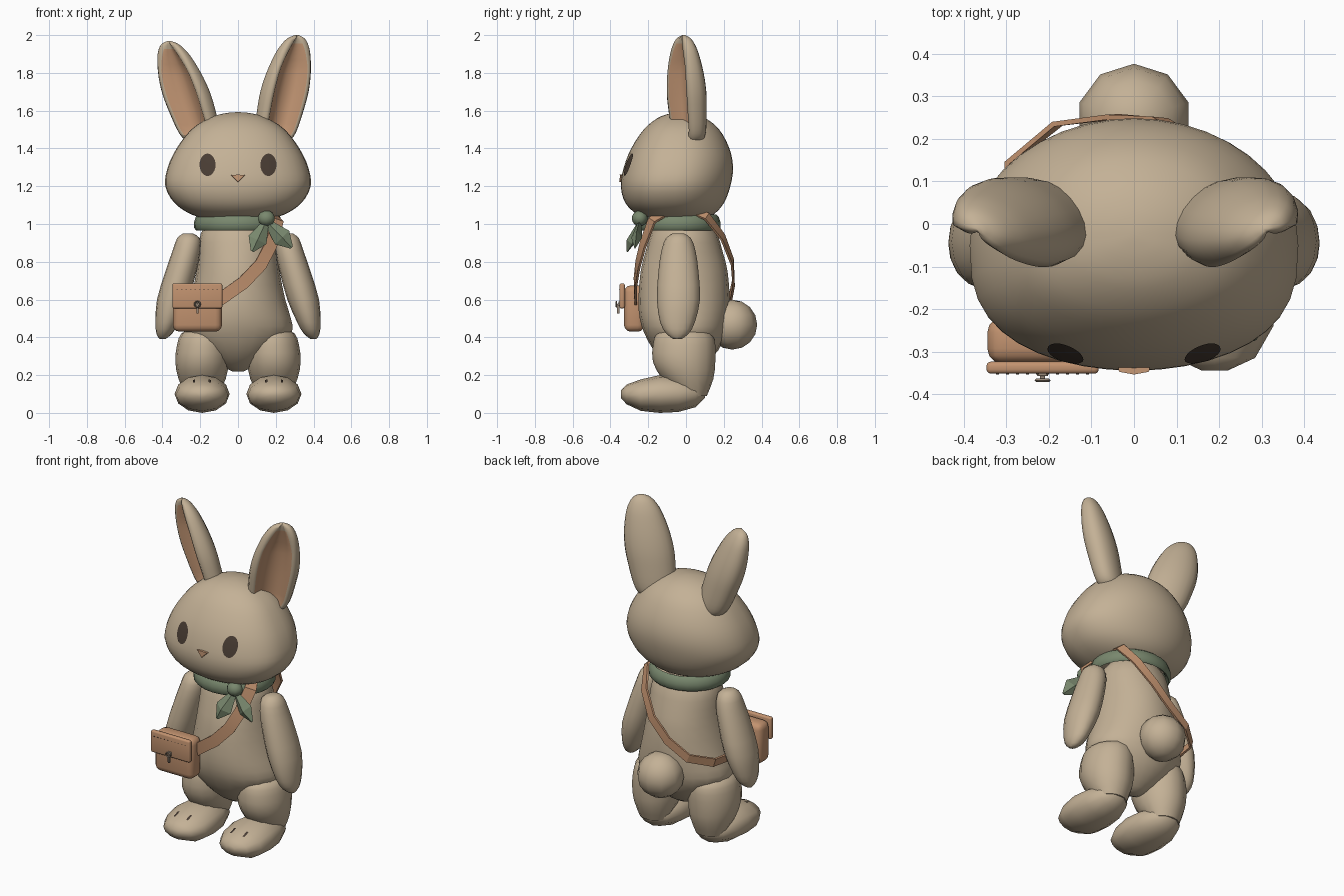
import bpy, bmesh, math
from mathutils import Vector

if "Cube" in bpy.data.objects:
    bpy.data.objects.remove(bpy.data.objects["Cube"], do_unlink=True)


def material(name, r, g, b):
    m = bpy.data.materials.new(name)
    m.use_nodes = True
    m.diffuse_color = (r, g, b, 1)
    m.node_tree.nodes["Principled BSDF"].inputs["Base Color"].default_value = (r, g, b, 1)
    return m


FUR = material("tan fur", .55, .44, .305)
PINK = material("peach", .58, .325, .185)
LEATHER = material("brown leather", .54, .29, .16)
GREEN = material("sage green", .19, .245, .155)
DARK = material("dark brown", .065, .045, .033)
METAL = material("dull metal", .33, .26, .2)


def finish(name, bm, mats, angle=50):
    bmesh.ops.recalc_face_normals(bm, faces=bm.faces)
    me = bpy.data.meshes.new(name)
    bm.to_mesh(me)
    bm.free()
    for m in mats:
        me.materials.append(m)
    me.shade_smooth()
    me.set_sharp_from_angle(angle=math.radians(angle))
    ob = bpy.data.objects.new(name, me)
    bpy.context.scene.collection.objects.link(ob)
    return ob


def skin(name, loops, mats, closed=False, rule=None, angle=50):
    """Bridge a row of point loops; closed joins last to first."""
    bm = bmesh.new()
    rows = [[bm.verts.new(p) for p in lp] for lp in loops]
    n, k = len(rows), len(rows[0])
    for i in range(n if closed else n - 1):
        a, b = rows[i], rows[(i + 1) % n]
        for j in range(k):
            f = bm.faces.new((a[j], a[(j + 1) % k], b[(j + 1) % k], b[j]))
            f.material_index = rule(i, j) if rule else 0
    if not closed:
        bm.faces.new(rows[0])
        bm.faces.new(rows[-1])
    return finish(name, bm, mats, angle)


def smooth(rows, steps):
    """Catmull-Rom refinement of tuples."""
    pts = [Vector(r) for r in rows]
    out = []
    for i in range(len(pts) - 1):
        p1, p2 = pts[i], pts[i + 1]
        m1 = (p2 - pts[max(i - 1, 0)]) / 2
        m2 = (pts[min(i + 2, len(pts) - 1)] - p1) / 2
        for s in range(steps):
            t = s / steps
            out.append(p1 * (2*t**3 - 3*t*t + 1) + m1 * (t**3 - 2*t*t + t)
                       + p2 * (3*t*t - 2*t**3) + m2 * (t**3 - t*t))
    return out + [pts[-1]]


def loft(name, rings, mat, sides=16, steps=2, along_y=False, flat=1, angle=50):
    """Rings are (height, centre a, centre b, radius a, radius b)."""
    loops = []
    for h, ca, cb, ra, rb in smooth(rings, steps):
        loop = []
        for j in range(sides):
            t = 2 * math.pi * j / sides
            s = math.sin(t)
            s = -abs(s) ** flat if s < 0 else s
            a, b = ca + ra * math.cos(t), cb + rb * s
            loop.append((a, h, b) if along_y else (a, b, h))
        loops.append(loop)
    return skin(name, loops, [mat], angle=angle)


def mirror(ob):
    ob.modifiers.new("mirror", 'MIRROR')
    return ob


def wrap(ob, target, axis, forward):
    """Lay a flat patch on the target, projected along one axis."""
    m = ob.modifiers.new("wrap", 'SHRINKWRAP')
    m.target = target
    m.wrap_method = 'PROJECT'
    setattr(m, "use_project_" + axis, True)
    m.use_positive_direction = forward
    m.use_negative_direction = not forward
    m.offset = .005
    m.wrap_mode = 'ABOVE_SURFACE'


def box(name, lo, hi, mat, bevel=0):
    bm = bmesh.new()
    bmesh.ops.create_cube(bm, size=1)
    for v in bm.verts:
        v.co = [l + (h - l) * (c + .5) for l, h, c in zip(lo, hi, v.co)]
    if bevel:
        bmesh.ops.bevel(bm, geom=bm.edges[:], offset=bevel, segments=3,
                        profile=.5, affect='EDGES')
    return finish(name, bm, [mat])


def ball(name, centre, scale, mat):
    bm = bmesh.new()
    bmesh.ops.create_uvsphere(bm, u_segments=10, v_segments=8, radius=1)
    for p in bm.verts:
        p.co = [c + s * q for c, s, q in zip(centre, scale, p.co)]
    return finish(name, bm, [mat])


# head and torso
head = loft("head", [(1.0, 0, -.04, .03, .03), (1.015, 0, -.045, .13, .11),
                     (1.05, 0, -.055, .245, .2), (1.11, 0, -.06, .335, .26),
                     (1.2, 0, -.055, .385, .29), (1.3, 0, -.04, .372, .289),
                     (1.4, 0, -.03, .325, .26), (1.5, 0, -.024, .248, .2),
                     (1.56, 0, -.024, .155, .128), (1.585, 0, -.024, .075, .062),
                     (1.592, 0, -.024, .01, .01)],
            FUR, sides=40, steps=3, flat=.72)
loft("torso", [(1.03, 0, -.01, .14, .13), (.95, 0, -.01, .197, .175),
               (.85, 0, -.01, .21, .205), (.75, 0, -.01, .22, .23),
               (.6, 0, -.01, .25, .242), (.5, 0, -.01, .28, .235),
               (.42, 0, -.005, .285, .215), (.33, 0, 0, .2, .17),
               (.26, 0, 0, .11, .1), (.22, 0, 0, .03, .03)], FUR, sides=20)
ball("tail", (0, .245, .467), (.135, .132, .132), FUR)

# limbs, mirrored across x
mirror(loft("arms", [(.95, .265, -.04, .025, .03), (.925, .262, -.04, .06, .066),
                     (.86, .272, -.04, .074, .09), (.75, .302, -.04, .082, .106),
                     (.6, .345, -.04, .084, .114), (.48, .375, -.045, .062, .092),
                     (.42, .39, -.045, .042, .06), (.39, .4, -.045, .015, .02)], FUR))
mirror(loft("legs", [(.45, .18, -.01, .06, .08), (.42, .18, -.01, .12, .145),
                     (.36, .185, -.01, .138, .165), (.27, .19, -.01, .142, .165),
                     (.18, .19, .01, .125, .135), (.09, .19, .04, .085, .07)], FUR))
feet = mirror(loft("feet", [(-.345, .19, .1, .03, .02), (-.315, .19, .098, .095, .052),
                            (-.24, .19, .094, .138, .083), (-.14, .19, .1, .146, .1),
                            (-.04, .19, .1, .135, .095), (.05, .19, .1, .1, .07),
                            (.1, .19, .105, .04, .025)],
                   FUR, sides=12, steps=1, along_y=True))
for name, x in (("inner_toe_mark", .15), ("outer_toe_mark", .232)):
    bm = bmesh.new()
    bmesh.ops.create_grid(bm, x_segments=2, y_segments=5, size=1)
    for v in bm.verts:
        v.co = (x + .006 * v.co.x, -.258 + .02 * v.co.y, .4)
    wrap(mirror(finish(name, bm, [DARK])), feet, "z", False)


# ears: rounded back and rim, hollow peach front that narrows to both ends
def ear(name, side, base_x, slope, drop):
    arc = [(math.cos(t * math.pi / 10), math.sin(t * math.pi / 10)) for t in range(11)]
    widths = smooth([(1.42, .06), (1.45, .1), (1.5, .12), (1.6, .132), (1.7, .137),
                     (1.8, .126), (1.9, .1), (1.955, .073), (1.985, .045), (2.0, .01)], 3)
    c, s = math.cos(math.radians(30)), math.sin(math.radians(30))
    loops = []
    for z, a in widths:
        k = min(1, a / .12)
        rim = [(-.95, -.38), (-.83, -.66), (-.68 * k, -.66), (-.42 * k, -.66 + .6 * k),
               (0, -.66 + .8 * k)]
        cx, cy = base_x + slope * (z - 1.43), .022 - .06 * (z - 1.43)
        loops.append([(side * (cx + a * (u * c - .64 * v * s)),
                       cy + a * (u * s + .64 * v * c), z - drop * (z - 1.43))
                      for u, v in arc + rim + [(-u, v) for u, v in rim[-2::-1]]])
    skin(name, loops, [FUR, PINK],
         rule=lambda i, j: int(13 <= j <= 16 and 1.44 < widths[i][0] < 1.95), angle=70)


ear("left_ear", 1, .185, .22, 0)
ear("right_ear", -1, .185, .315, .055)

# face: eyes wrapped onto the head, small nose
bm = bmesh.new()
grid = [[bm.verts.new((.16 + .042 * r / 4 * math.cos(t * math.pi / 12), -.6,
                       1.312 + .059 * r / 4 * math.sin(t * math.pi / 12)))
         for t in range(24)] for r in range(1, 5)]
bm.faces.new(grid[0])
for a, b in zip(grid, grid[1:]):
    for j in range(24):
        bm.faces.new((a[j], a[j - 1], b[j - 1], b[j]))
wrap(mirror(finish("eyes", bm, [DARK])), head, "y", True)
skin("nose", [[(-.037 * k, y + .006, 1.258), (0, y, 1.262), (.037 * k, y + .006, 1.258),
               (0, y, 1.242 - .02 * k)]
              for k, y in ((1, -.31), (1, -.35), (.9, -.354))], [PINK], angle=30)

# scarf band, knot and two tails
band = []
for i in range(24):
    t = 2 * math.pi * i / 24
    loop = []
    for j in range(8):
        q = 2 * math.pi * j / 8
        r = .018 * math.cos(q) - .006 * math.sin(q)
        loop.append(((.215 + r) * math.cos(t), -.035 + (.2 + r) * math.sin(t),
                     1.008 + .042 * math.sin(q)))
    band.append(loop)
skin("scarf_band", band, [GREEN], closed=True)
ball("scarf_knot", (.15, -.245, 1.03), (.047, .042, .042), GREEN)
for name, tip in (("scarf_tail_inner", (.075, -.31, .855)),
                  ("scarf_tail_outer", (.285, -.27, .875))):
    start, end = Vector((.15, -.245, 1.015)), Vector(tip)
    w = (end - start).cross(Vector((0, 1, 0))).normalized()
    loops = []
    for f, size in ((0, .015), (.62, .052), (1, .008)):
        p = start.lerp(end, f)
        d = Vector((0, size * .55, 0))
        loops.append([p + w * size, p + d, p - w * size, p - d])
    skin(name, loops, [GREEN], angle=20)

# shoulder strap running round the body
path = [Vector(p) for p in (
    (.15, -.04, 1.1), (.21, -.18, 1.02), (.175, -.228, .89), (.12, -.255, .785), (.03, -.268, .69),
    (-.09, -.268, .605), (-.2, -.24, .57), (-.29, -.12, .56), (-.3, 0, .565),
    (-.292, .145, .58), (-.18, .236, .61), (-.05, .252, .69), (.06, .245, .8),
    (.145, .195, .93), (.19, .11, 1.04))]
loops = []
for i, p in enumerate(path):
    tangent = (path[(i + 1) % len(path)] - path[i - 1]).normalized()
    n = Vector((p.x * .6, p.y, .25 * (p.z - .75)))
    wide = tangent.cross(n).normalized() * (.034 if p.y < -.1 else .026)
    out = wide.cross(tangent).normalized() * .006
    loops.append([p + wide + out, p - wide + out, p - wide - out, p + wide - out])
skin("shoulder_strap", loops, [LEATHER], closed=True, angle=25)

# satchel with flap, stitching and clasp
box("bag_body", (-.345, -.328, .43), (-.085, -.22, .675), LEATHER, .035)
box("bag_flap", (-.347, -.352, .553), (-.083, -.324, .686), LEATHER, .01)
for i in range(10):
    x = -.325 + i * .0235
    box("stitch_%d" % i, (x, -.354, .653), (x + .008, -.35, .6555), DARK)
box("clasp_plate", (-.228, -.358, .568), (-.202, -.35, .59), METAL, .003)
box("clasp_pin", (-.221, -.366, .525), (-.209, -.352, .578), METAL, .003)
ring = []
for i in range(12):
    t = 2 * math.pi * i / 12
    ring.append([(-.215 + (.015 + .004 * a) * math.cos(t), -.368 + .004 * b,
                  .575 + (.015 + .004 * a) * math.sin(t))
                 for a, b in ((1, 0), (0, 1), (-1, 0), (0, -1))])
skin("clasp_ring", ring, [METAL], closed=True)
